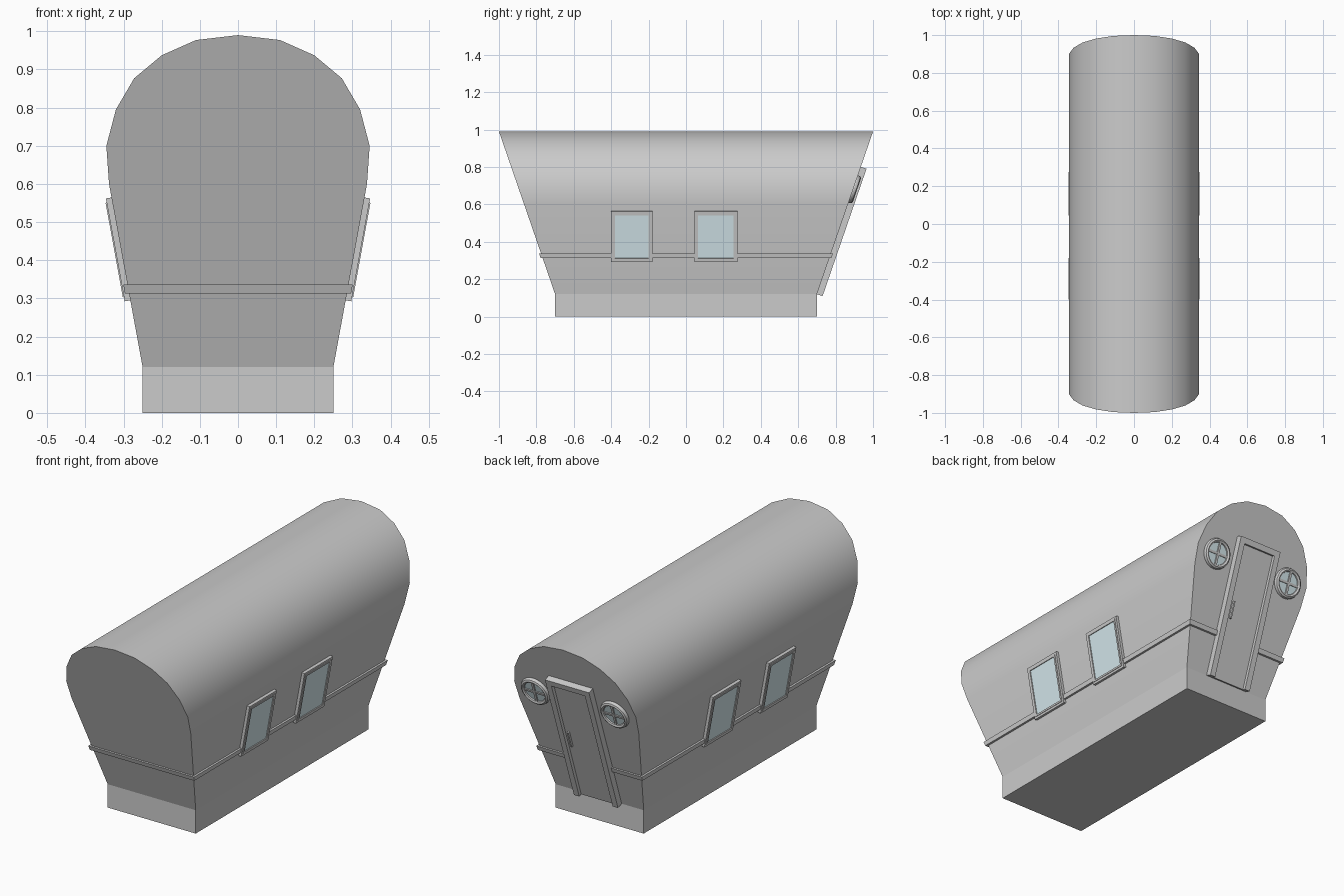
import bpy, bmesh, math
from mathutils import Matrix, Vector

if "Cube" in bpy.data.objects:
    bpy.data.objects.remove(bpy.data.objects["Cube"])

Z0 = 0.12                                  # top of the plinth
def end_y(z): return 0.70 + (z - Z0) * 0.345      # raked end walls
def side_x(z): return 0.25 + (z - Z0) * 0.183     # flared side walls

glass = bpy.data.materials.new("glass")
glass.diffuse_color = (0.68, 0.83, 0.87, 1)
glass.use_nodes = True
glass.node_tree.nodes["Principled BSDF"].inputs["Base Color"].default_value = glass.diffuse_color

def finish(name, bm, mat=None, smooth=False):
    bmesh.ops.recalc_face_normals(bm, faces=bm.faces)
    me = bpy.data.meshes.new(name)
    bm.to_mesh(me)
    bm.free()
    ob = bpy.data.objects.new(name, me)
    bpy.context.collection.objects.link(ob)
    if mat:
        me.materials.append(mat)
    if smooth:
        bpy.ops.object.select_all(action='DESELECT')
        ob.select_set(True)
        bpy.context.view_layer.objects.active = ob
        bpy.ops.object.shade_smooth_by_angle(angle=math.radians(30))
    return ob

def add_box(bm, frame, u, v, n):
    """Box given by ranges along the local axes of a wall frame."""
    c = [(a[0] + a[1]) / 2 for a in (u, v, n)]
    s = [abs(a[1] - a[0]) for a in (u, v, n)]
    bmesh.ops.create_cube(bm, size=1, matrix=frame @ Matrix.Translation(c) @ Matrix.Diagonal((*s, 1)))

def add_frame(bm, frame, u, v, w, n):
    """Rectangular frame of bar width w."""
    for a in ((u[0], u[0] + w), (u[1] - w, u[1])):
        add_box(bm, frame, a, v, n)
    for b in ((v[0], v[0] + w), (v[1] - w, v[1])):
        add_box(bm, frame, (u[0] + w, u[1] - w), b, n)

def wall_frame(origin, u, v):
    u, v = Vector(u).normalized(), Vector(v).normalized()
    m = Matrix((u, v, u.cross(v))).transposed().to_4x4()
    m.translation = origin
    return m

# Plinth
bm = bmesh.new()
add_box(bm, Matrix(), (-0.25, 0.25), (-0.70, 0.70), (0, Z0))
finish("plinth", bm)

# Body: flared walls and arched roof, cut by the raked ends
half = [(0.25, Z0), (0.338, 0.60), (0.345, 0.70), (0.32, 0.795),
        (0.272, 0.877), (0.20, 0.937), (0.11, 0.977)]
section = half + [(0, 0.99)] + [(-x, z) for x, z in reversed(half)]
bm = bmesh.new()
rings = [[bm.verts.new((x, s * end_y(z), z)) for x, z in section] for s in (-1, 1)]
for ring in rings:
    bm.faces.new(ring)
for i in range(len(section)):
    j = (i + 1) % len(section)
    bm.faces.new((rings[0][i], rings[0][j], rings[1][j], rings[1][i]))
finish("body", bm, smooth=True)

# Belt trim around the body
bm = bmesh.new()
loops = []
for z, d in ((0.313, -0.01), (0.313, 0.011), (0.336, 0.011), (0.336, -0.01)):
    x, y = side_x(z) + d, end_y(z) + d
    loops.append([bm.verts.new((a * x, b * y, z)) for a, b in ((-1, -1), (1, -1), (1, 1), (-1, 1))])
for k in range(4):
    for i in range(4):
        j = (i + 1) % 4
        bm.faces.new((loops[k][i], loops[k][j], loops[(k + 1) % 4][j], loops[(k + 1) % 4][i]))
finish("belt_trim", bm)

# Two side windows on each long wall
for s, side in ((1, "right"), (-1, "left")):
    wall = wall_frame((s * 0.25, 0, Z0), (0, s, 0), (s * 0.183, 0, 1))
    for k, (y0, y1) in enumerate(((-0.40, -0.18), (0.045, 0.275))):
        u = sorted((s * y0, s * y1))
        v = (0.178, 0.452)
        bm = bmesh.new()
        add_frame(bm, wall, u, v, 0.011, (-0.01, 0.015))
        add_frame(bm, wall, (u[0] + 0.011, u[1] - 0.011), (v[0] + 0.011, v[1] - 0.011), 0.009, (-0.01, 0.018))
        finish(f"{side}_window_frame_{k}", bm)
        bm = bmesh.new()
        add_box(bm, wall, (u[0] + 0.018, u[1] - 0.018), (v[0] + 0.018, v[1] - 0.018), (-0.01, 0.013))
        finish(f"{side}_window_glass_{k}", bm, glass)

# Door with jambs and header on the raked back wall
back = wall_frame((0, 0.70, Z0), (-1, 0, 0), (0, 0.345, 1))
bm = bmesh.new()
for s in (-1, 1):
    add_box(bm, back, (s * 0.095, s * 0.125), (0, 0.72), (-0.01, 0.032))
add_box(bm, back, (-0.095, 0.095), (0.69, 0.72), (-0.01, 0.032))
finish("door_frame", bm)
bm = bmesh.new()
add_box(bm, back, (-0.095, 0.095), (0.0, 0.69), (-0.01, 0.015))
finish("door", bm)
bm = bmesh.new()
add_box(bm, back, (-0.078, -0.07), (0.31, 0.40), (0.01, 0.026))
finish("door_handle", bm)

# Round windows with cross bars either side of the door
R, r, N, M = 0.066, 0.012, 24, 8
for s, side in ((-1, "right"), (1, "left")):
    place = back @ Matrix.Translation((s * 0.225, 0.595, 0.004))
    bm = bmesh.new()
    grid = []
    for i in range(N):
        a = 2 * math.pi * i / N
        grid.append([])
        for j in range(M):
            b = 2 * math.pi * j / M
            d = R + r * math.cos(b)
            grid[i].append(bm.verts.new(place @ Vector((d * math.cos(a), d * math.sin(a), 1.4 * r * math.sin(b)))))
    for i in range(N):
        for j in range(M):
            p, q = (i + 1) % N, (j + 1) % M
            bm.faces.new((grid[i][j], grid[p][j], grid[p][q], grid[i][q]))
    finish(f"{side}_porthole_ring", bm, smooth=True)
    bm = bmesh.new()
    add_box(bm, place, (-0.006, 0.006), (-R, R), (-0.005, 0.012))
    add_box(bm, place, (-R, R), (-0.006, 0.006), (-0.005, 0.011))
    finish(f"{side}_porthole_bars", bm)
    bm = bmesh.new()
    bmesh.ops.create_cone(bm, cap_ends=True, segments=N, radius1=R, radius2=R, depth=0.012, matrix=place)
    finish(f"{side}_porthole_glass", bm, glass)
